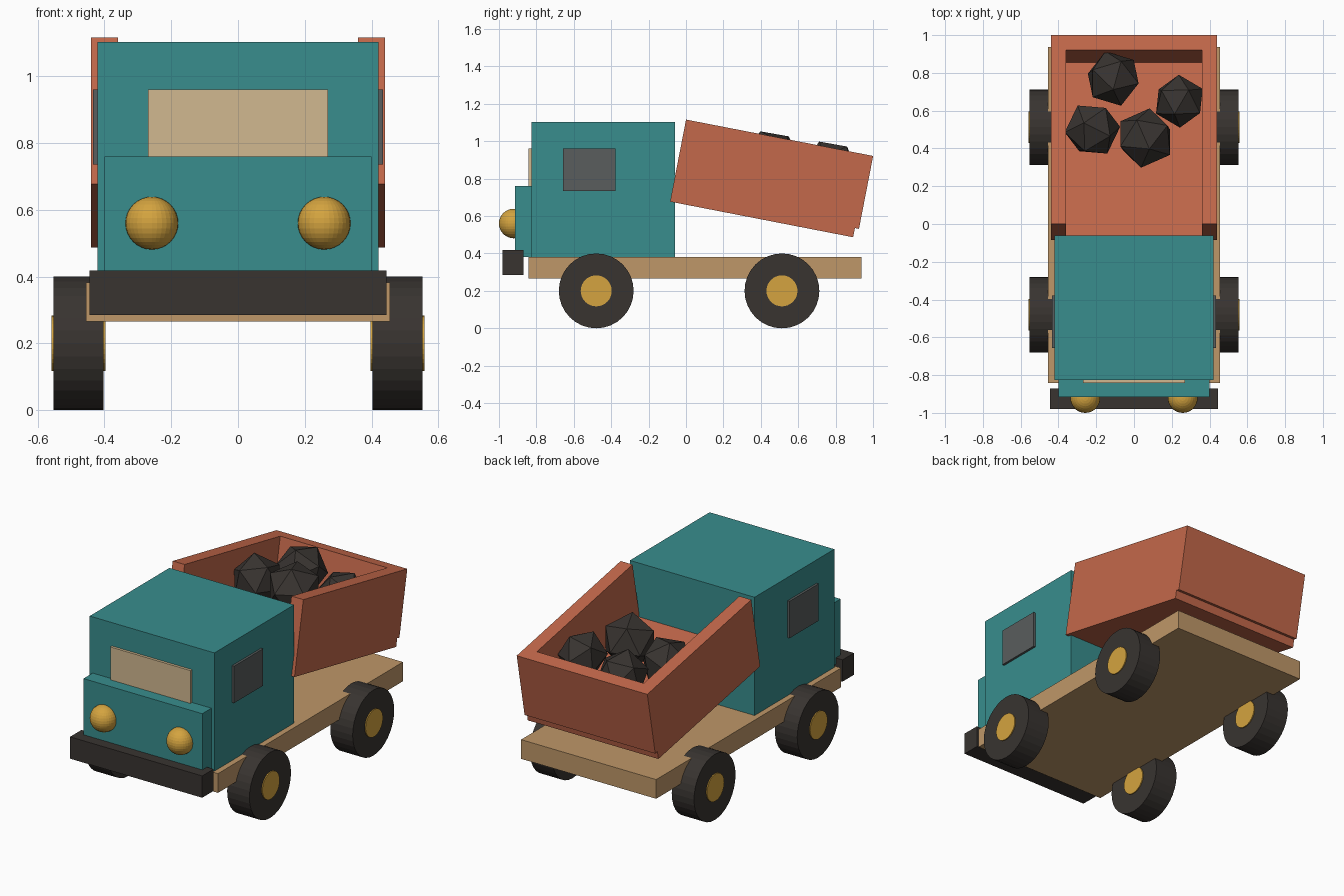
import bpy, math
from mathutils import Matrix, Vector

if "Cube" in bpy.data.objects:
    bpy.data.objects.remove(bpy.data.objects["Cube"])


def material(name, color):
    m = bpy.data.materials.new(name)
    m.diffuse_color = (*color, 1)
    m.use_nodes = True
    m.node_tree.nodes["Principled BSDF"].inputs["Base Color"].default_value = m.diffuse_color
    return m


teal = material("teal_paint", (0.04, 0.27, 0.27))
orange = material("orange_paint", (0.55, 0.14, 0.07))
tan = material("tan_frame", (0.52, 0.31, 0.14))
pale = material("pale_glass", (0.64, 0.48, 0.28))
grey = material("grey_glass", (0.10, 0.11, 0.11))
dark = material("dark_rubber", (0.04, 0.034, 0.03))
yellow = material("yellow_paint", (0.66, 0.37, 0.05))


def finish(name, mat):
    ob = bpy.context.object
    ob.name = name
    ob.data.materials.append(mat)
    return ob


def box(name, x, y, z, mat, frame=Matrix()):
    """Box from (min, max) ranges, optionally placed in a tilted frame."""
    bpy.ops.mesh.primitive_cube_add(size=1)
    ob = finish(name, mat)
    size = [r[1] - r[0] for r in (x, y, z)]
    centre = Vector([(r[0] + r[1]) / 2 for r in (x, y, z)])
    ob.data.transform(Matrix.Diagonal((*size, 1)))
    ob.matrix_world = frame @ Matrix.Translation(centre)
    return ob


def disc(name, centre, radius, width, mat):
    bpy.ops.mesh.primitive_cylinder_add(vertices=32, radius=radius, depth=width,
                                        location=centre, rotation=(0, math.pi / 2, 0))
    return finish(name, mat)


# Chassis, cab and bumper
box("chassis", (-0.455, 0.455), (-0.843, 0.937), (0.265, 0.382), tan)
box("cab", (-0.42, 0.42), (-0.827, -0.06), (0.38, 1.102), teal)
box("hood", (-0.40, 0.40), (-0.915, -0.79), (0.38, 0.76), teal)
box("front_bumper", (-0.445, 0.445), (-0.98, -0.87), (0.285, 0.418), dark)
box("windscreen", (-0.27, 0.27), (-0.843, -0.81), (0.735, 0.96), pale)

# Tilted dump bed: floor, sides and tailgate, open towards the cab
bed = Matrix.Translation((0, -0.085, 0.677)) @ Matrix.Rotation(math.radians(-11), 4, 'X')
box("bed_floor", (-0.44, 0.44), (0, 0.997), (0, 0.10), orange, bed)
box("bed_tailgate", (-0.44, 0.44), (0.938, 1.019), (0.05, 0.447), orange, bed)

# Parts on both sides
for side, s in (("left", -1), ("right", 1)):
    xs = lambda a, b: sorted((s * a, s * b))
    box("side_window_" + side, xs(0.40, 0.434), (-0.657, -0.378), (0.735, 0.96), grey)
    box("bed_wall_" + side, xs(0.36, 0.44), (0, 0.997), (0.05, 0.447), orange, bed)
    bpy.ops.mesh.primitive_uv_sphere_add(segments=32, ring_count=16, radius=0.079,
                                         location=(s * 0.258, -0.921, 0.56))
    finish("headlight_" + side, yellow)
    for end, y in (("front", -0.48), ("rear", 0.513)):
        disc(f"{end}_tyre_{side}", (s * 0.478, y, 0.2), 0.2, 0.15, dark)
        disc(f"{end}_hub_{side}", (s * 0.478, y, 0.2), 0.083, 0.162, yellow)

# Load of faceted rocks
rocks = [((-0.11, 0.77, 0.86), 0.15), ((0.24, 0.65, 0.85), 0.14),
         ((-0.22, 0.50, 0.87), 0.15), ((0.06, 0.455, 0.905), 0.16)]
for i, (loc, r) in enumerate(rocks):
    bpy.ops.mesh.primitive_ico_sphere_add(subdivisions=1, radius=r, location=loc,
                                          rotation=(0.4 + i * 0.7, 0.3 * i, 0.9 * i))
    finish(f"rock_{i + 1}", dark)
